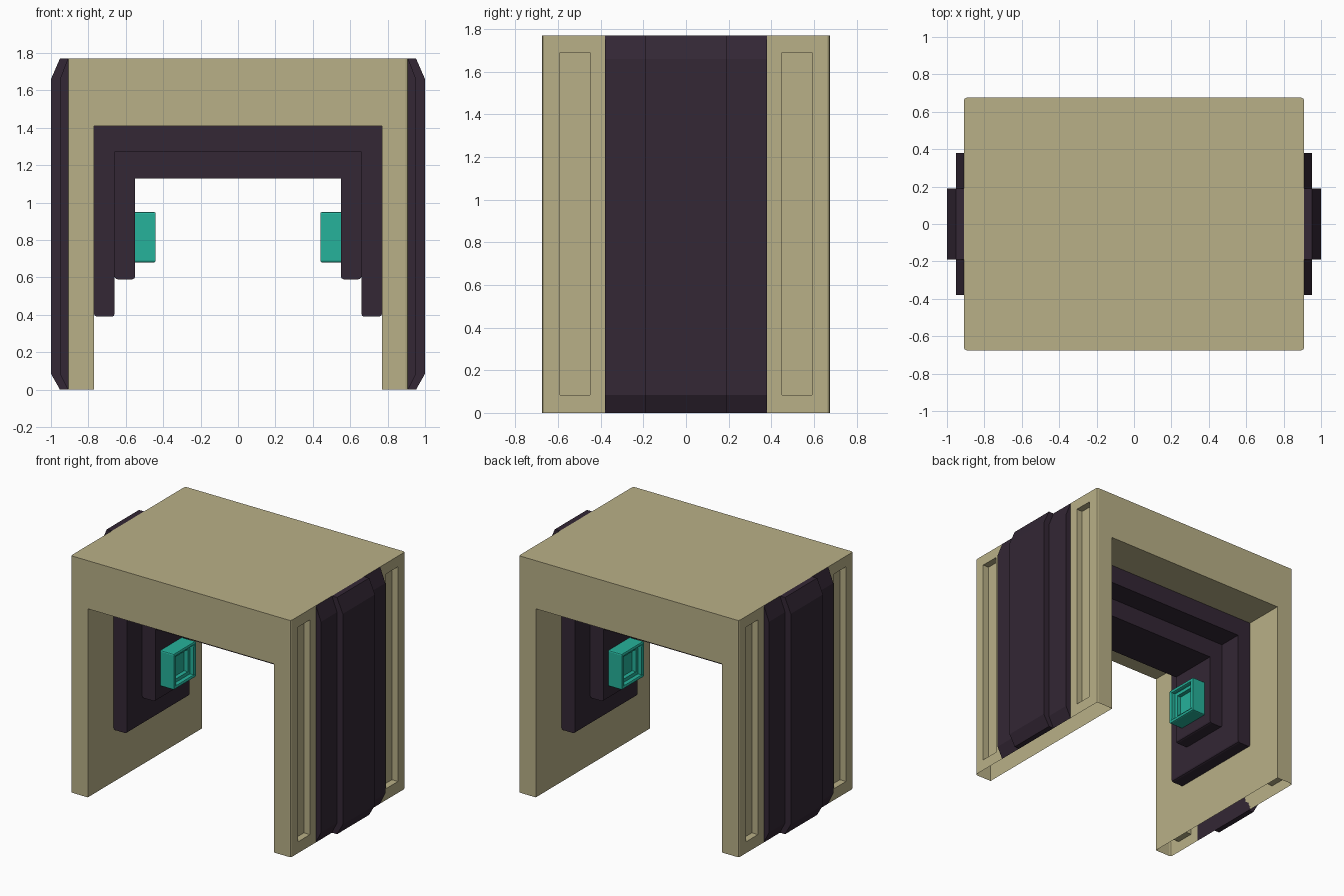
import bpy, bmesh
from mathutils import Vector

if "Cube" in bpy.data.objects:
    bpy.data.objects.remove(bpy.data.objects["Cube"])


def material(name, rgb):
    m = bpy.data.materials.new(name)
    m.diffuse_color = (*rgb, 1)
    m.use_nodes = True
    m.node_tree.nodes["Principled BSDF"].inputs["Base Color"].default_value = m.diffuse_color
    return m


SAND = material("sand", (0.485, 0.434, 0.242))
DARK = material("dark_plum", (0.033, 0.020, 0.035))
TEAL = material("teal", (0.019, 0.445, 0.328))


def add_object(name, bm, mat):
    bmesh.ops.recalc_face_normals(bm, faces=bm.faces)
    me = bpy.data.meshes.new(name)
    bm.to_mesh(me)
    bm.free()
    me.materials.append(mat)
    ob = bpy.data.objects.new(name, me)
    bpy.context.collection.objects.link(ob)
    return ob


def extrude_profile(points, half_depth):
    """Prism from an (x, z) outline, running along y."""
    bm = bmesh.new()
    face = bm.faces.new([bm.verts.new((x, -half_depth, z)) for x, z in points])
    new = bmesh.ops.extrude_face_region(bm, geom=[face])["geom"]
    verts = [v for v in new if isinstance(v, bmesh.types.BMVert)]
    bmesh.ops.translate(bm, verts=verts, vec=(0, 2 * half_depth, 0))
    bmesh.ops.recalc_face_normals(bm, faces=bm.faces)
    return bm


def arch(outer, inner, bottom, under, top):
    """Outline of an upside-down U."""
    right = [(inner, under), (inner, bottom), (outer, bottom), (outer, top)]
    return right + [(-x, z) for x, z in reversed(right)]


def box(bm, x0, x1, y0, y1, z0, z1):
    verts = bmesh.ops.create_cube(bm, size=1)["verts"]
    for v in verts:
        v.co = Vector(((x0 + x1) / 2 + v.co.x * (x1 - x0),
                       (y0 + y1) / 2 + v.co.y * (y1 - y0),
                       (z0 + z1) / 2 + v.co.z * (z1 - z0)))


def bevel(bm, test, width, segments=2):
    edges = [e for e in bm.edges if test(*(v.co for v in e.verts))]
    bmesh.ops.bevel(bm, geom=edges, offset=width, segments=segments,
                    profile=0.5, affect='EDGES')


# Gate frame with softened outer vertical corners
bm = extrude_profile(arch(0.91, 0.77, 0, 1.41, 1.77), 0.675)
bevel(bm, lambda a, b: abs(a.z - b.z) > 1.6, 0.015)
frame = add_object("gate_frame", bm, SAND)

# Long slots cut into the outer sides
bm = bmesh.new()
for sx in (-1, 1):
    for sy in (-1, 1):
        xs, ys = sorted((sx * 0.86, sx * 1.0)), sorted((sy * 0.45, sy * 0.59))
        box(bm, *xs, *ys, 0.085, 1.69)
cutter = add_object("slot_cutter", bm, SAND)
cutter.hide_render = True
mod = frame.modifiers.new("slots", 'BOOLEAN')
mod.operation, mod.object, mod.solver = 'DIFFERENCE', cutter, 'EXACT'
deps = bpy.context.evaluated_depsgraph_get()
frame.data = bpy.data.meshes.new_from_object(frame.evaluated_get(deps))
frame.modifiers.clear()
bpy.data.objects.remove(cutter)

# The legs are hollow and open underneath
bm = bmesh.new()
bm.from_mesh(frame.data)
soles = [f for f in bm.faces if all(v.co.z < 0.001 for v in f.verts)]
bmesh.ops.delete(bm, geom=soles, context='FACES')
bm.to_mesh(frame.data)
bm.free()

# Stepped inner arches
for name, outer, inner, bottom, under, top, depth in (
        ("inner_arch_wide", 0.77, 0.66, 0.39, 1.27, 1.41, 0.37),
        ("inner_arch_narrow", 0.66, 0.55, 0.59, 1.13, 1.27, 0.19)):
    bm = extrude_profile(arch(outer, inner, bottom, under, top), depth)
    bevel(bm, lambda a, b: abs(a.y - b.y) > 0.1 and a.z < bottom + 0.01, 0.015)
    add_object(name, bm, DARK)

for side, s in (("left", -1), ("right", 1)):
    # Two-step outer bands with chamfered ends
    for name, x0, x1, depth in (("wide", 0.91, 0.952, 0.38),
                                ("narrow", 0.952, 1.0, 0.19)):
        ends = [(x0, 0), (x1, 0.085), (x1, 1.66), (x0, 1.77)]
        if name == "narrow":
            ends += [(0.91, 1.77), (0.91, 0)]
        bm = extrude_profile([(s * x, z) for x, z in ends], depth)
        add_object(f"{side}_outer_band_{name}", bm, DARK)

    # Emitter block with a stepped square recess facing inward
    bm = bmesh.new()
    box(bm, *sorted((s * 0.44, s * 0.55)), -0.13, 0.13, 0.68, 0.95)
    bm.normal_update()
    face = next(f for f in bm.faces if f.normal.x * s < -0.9)
    for rim in (0.037, 0.036):
        bmesh.ops.inset_individual(bm, faces=[face], thickness=rim)
        bmesh.ops.inset_individual(bm, faces=[face], thickness=0.0005, depth=-0.03)
    bevel(bm, lambda a, b: (abs(a.y) > 0.129 and abs(b.y) > 0.129
                            and abs(a.x - b.x) > 0.1)
          or (abs(a.y - b.y) > 0.2 and abs(abs(a.x) - 0.44) < 0.001), 0.01)
    add_object(f"{side}_emitter", bm, TEAL)
